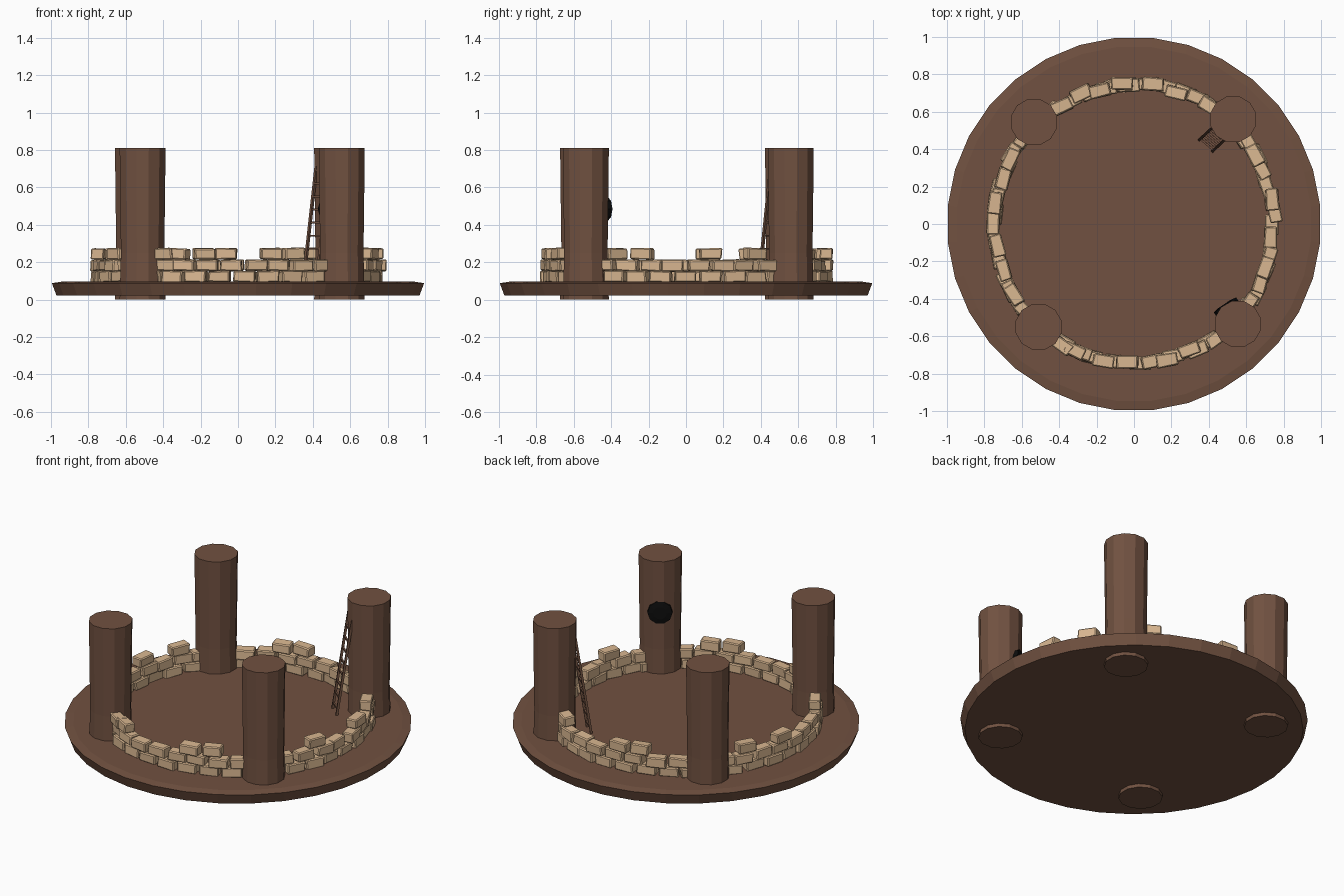
import bpy, bmesh, math, random
from mathutils import Vector, Matrix

if "Cube" in bpy.data.objects:
    bpy.data.objects.remove(bpy.data.objects["Cube"])

random.seed(4)

def material(name, color):
    m = bpy.data.materials.new(name)
    m.diffuse_color = (*color, 1)
    m.use_nodes = True
    m.node_tree.nodes["Principled BSDF"].inputs["Base Color"].default_value = m.diffuse_color
    return m

BROWN = material("brown_wood", (0.165, 0.083, 0.052))
TAN = material("tan_stone", (0.69, 0.47, 0.28))
BLACK = material("black_opening", (0.004, 0.004, 0.004))

def finish(bm, name, mat):
    bmesh.ops.recalc_face_normals(bm, faces=bm.faces)
    me = bpy.data.meshes.new(name)
    bm.to_mesh(me)
    bm.free()
    ob = bpy.data.objects.new(name, me)
    me.materials.append(mat)
    bpy.context.collection.objects.link(ob)
    return ob

def lathe(name, profile, sides, mat, loc=(0, 0, 0), phase=0.0):
    """Closed faceted solid of stacked rings (radius, z)."""
    bm = bmesh.new()
    rings = []
    for r, z in profile:
        angs = [phase + 2 * math.pi * i / sides for i in range(sides)]
        rings.append([bm.verts.new((loc[0] + r * math.cos(a), loc[1] + r * math.sin(a), loc[2] + z))
                      for a in angs])
    for lo, hi in zip(rings, rings[1:]):
        for i in range(sides):
            j = (i + 1) % sides
            bm.faces.new((lo[i], lo[j], hi[j], hi[i]))
    bm.faces.new(rings[0])
    bm.faces.new(rings[-1])
    return finish(bm, name, mat)

def bar(bm, a, b, t):
    """Square bar of thickness t between two points."""
    a, b = Vector(a), Vector(b)
    d = b - a
    rot = d.to_track_quat('Z', 'Y').to_matrix().to_4x4()
    mat = Matrix.Translation((a + b) / 2) @ rot @ Matrix.Diagonal((t, t, d.length, 1))
    bmesh.ops.create_cube(bm, size=1, matrix=mat)

# round floor
lathe("floor_disc", [(0.975, 0.022), (1.0, 0.088), (0.95, 0.096)], 32, BROWN, phase=math.pi / 32)

# four pillars
PILLARS = [(0.53, 0.56), (-0.535, 0.545), (-0.51, -0.55), (0.555, -0.535)]
for i, (x, y) in enumerate(PILLARS):
    lathe(f"pillar_{i + 1}", [(0.127, 0), (0.12, 0.25), (0.124, 0.55), (0.127, 0.81)],
          12, BROWN, (x, y, 0), phase=math.pi / 12)

# ring wall of loose bricks
def brick(bm, deg, z):
    a = math.radians(deg + random.uniform(-0.8, 0.8))
    r = 0.745 + random.uniform(-0.012, 0.012)
    part = bmesh.new()
    bmesh.ops.create_cube(part, size=1)
    for v in part.verts:
        v.co = Vector((v.co.x * 0.068, v.co.y * 0.115, v.co.z * 0.061))
        v.co += Vector([random.uniform(-0.004, 0.004) for _ in range(3)])
    bmesh.ops.bevel(part, geom=part.edges[:], offset=0.006, segments=1, affect='EDGES')
    turn = a + random.uniform(-0.12, 0.12)
    part.transform(Matrix.Translation((r * math.cos(a), r * math.sin(a), z)) @ Matrix.Rotation(turn, 4, 'Z'))
    tmp = bpy.data.meshes.new("tmp")
    part.to_mesh(tmp)
    part.free()
    bm.from_mesh(tmp)
    bpy.data.meshes.remove(tmp)

pillar_angles = [math.degrees(math.atan2(y, x)) for x, y in PILLARS]
def in_pillar(deg):
    return any(abs((deg - p + 180) % 360 - 180) < 5 for p in pillar_angles)

top_bricks = [-18, 10, 30, 86, 94.5, 104, 58, 153, 172, 210, -121, -115, -76, -66]
courses = [("lower_bricks", [i * 9.73 for i in range(37)], 0.123),
           ("middle_bricks", [i * 9.73 + 4.8 for i in range(37)], 0.183),
           ("top_bricks", [a for a in top_bricks if a != 86], 0.245)]
for name, angles, z in courses:
    bm = bmesh.new()
    for deg in angles:
        if not in_pillar(deg):
            brick(bm, deg, z)
    finish(bm, name, TAN)

# ladder leaning on the back right pillar
bm = bmesh.new()
foot, head = Vector((0.385, 0.42, 0.09)), Vector((0.455, 0.485, 0.72))
side = Vector((0.76, -0.65, 0)) * 0.047
for s in (-1, 1):
    bar(bm, foot + side * s, head + side * s, 0.014)
for k in range(9):
    p = foot.lerp(head, (k + 0.6) / 9)
    bar(bm, p - side, p + side, 0.01)
finish(bm, "ladder", BROWN)

# dark round opening on the front right pillar, facing inward
hole = lathe("round_opening", [(0.072, -0.03), (0.072, 0.0), (0.04, 0.006)], 10, BLACK)
out = Vector((-0.56, 0.83, 0)).normalized()
hole.rotation_euler = out.to_track_quat('Z', 'Y').to_euler()
hole.location = Vector((0.555, -0.535, 0.485)) + out * 0.123
